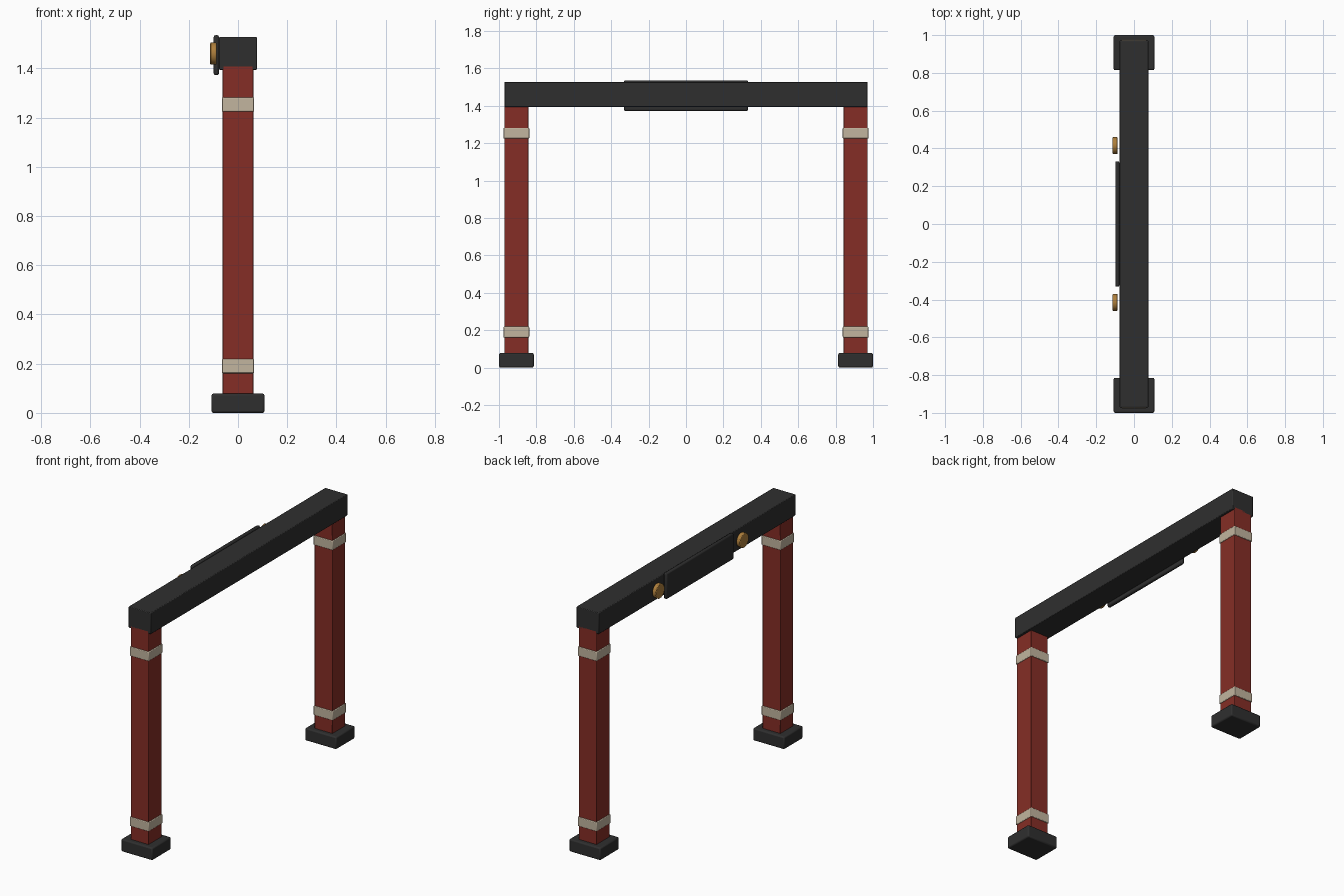
import bpy
import math

cube = bpy.data.objects.get("Cube")
if cube:
    bpy.data.objects.remove(cube, do_unlink=True)


def material(name, colour):
    mat = bpy.data.materials.new(name)
    mat.use_nodes = True
    mat.diffuse_color = (*colour, 1)
    mat.node_tree.nodes["Principled BSDF"].inputs["Base Color"].default_value = (*colour, 1)
    return mat


charcoal = material("charcoal", (0.028, 0.028, 0.028))
red = material("red lacquer", (0.235, 0.027, 0.019))
cream = material("cream", (0.54, 0.46, 0.345))
gold = material("antique gold", (0.42, 0.21, 0.045))


def finish(name, mat, bevel):
    """Name the active object, colour it and soften its edges."""
    obj = bpy.context.object
    obj.name = name
    obj.data.materials.append(mat)
    bpy.ops.object.transform_apply(location=False, rotation=True, scale=True)
    mod = obj.modifiers.new("soft edges", "BEVEL")
    mod.width = bevel
    mod.segments = 2
    mod.limit_method = "ANGLE"
    mod.angle_limit = math.radians(40)
    bpy.ops.object.shade_smooth_by_angle(angle=math.radians(35))
    return obj


def box(name, x, y, z, mat, bevel):
    """Box from (min, max) spans along each axis."""
    spans = (x, y, z)
    bpy.ops.mesh.primitive_cube_add(size=1, location=[(a + b) / 2 for a, b in spans])
    bpy.context.object.scale = [b - a for a, b in spans]
    return finish(name, mat, bevel)


def around(centre, half):
    return (centre - half, centre + half)


# Posts with their feet and wrapped bands
for side, end in ((-1, "front"), (1, "back")):
    y = side * 0.907
    box(f"{end}_foot", around(0, 0.108), around(y, 0.093), (0, 0.078), charcoal, 0.008)
    box(f"{end}_post", around(0, 0.062), around(y, 0.064), (0.06, 1.41), red, 0.003)
    for level, z in (("lower", 0.19), ("upper", 1.253)):
        box(f"{end}_{level}_band", around(0, 0.066), around(y, 0.069),
            around(z, 0.029), cream, 0.004)

# Lintel beam with a plain plaque on one side
box("beam", around(0, 0.077), around(0, 0.971), (1.394, 1.527), charcoal, 0.004)
box("plaque", (-0.099, -0.077), around(0, 0.332), (1.372, 1.535), charcoal, 0.008)

# Round studs either side of the plaque
for side, end in ((-1, "front"), (1, "back")):
    bpy.ops.mesh.primitive_cylinder_add(
        vertices=20, radius=0.045, depth=0.026,
        location=(-0.1, side * 0.415, 1.46), rotation=(0, math.pi / 2, 0))
    finish(f"{end}_stud", gold, 0.004)
